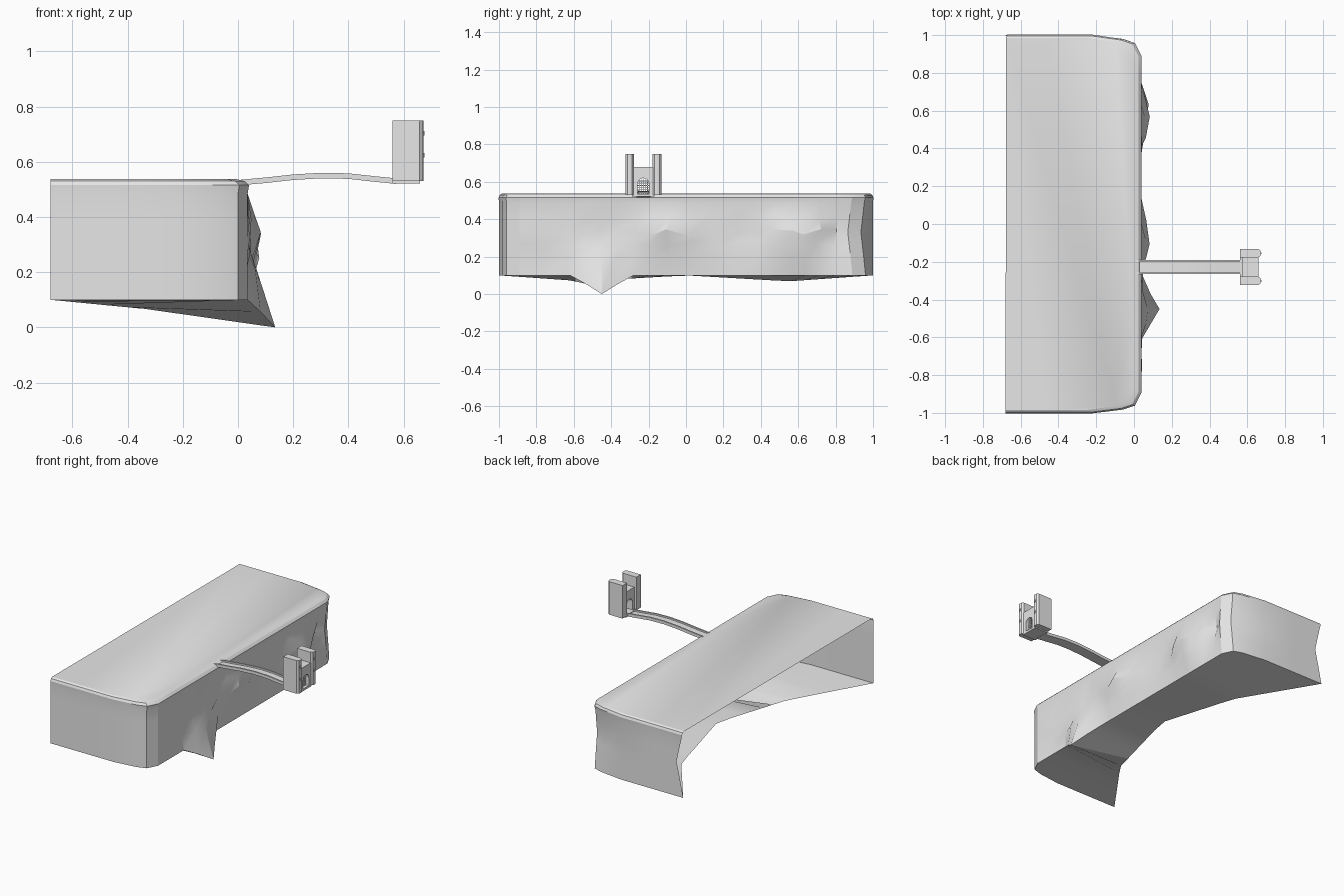
import bpy, bmesh, math, random
from mathutils import Vector

random.seed(4)
if "Cube" in bpy.data.objects:
    bpy.data.objects.remove(bpy.data.objects["Cube"])

stone = bpy.data.materials.new("pale_stone")
stone.use_nodes = True
stone.diffuse_color = (0.8, 0.8, 0.8, 1)
stone.node_tree.nodes["Principled BSDF"].inputs["Base Color"].default_value = (0.8, 0.8, 0.8, 1)


def finish(name, bm, angle=None, recalc=True):
    bmesh.ops.remove_doubles(bm, verts=bm.verts, dist=0.0005)
    if recalc:
        bmesh.ops.recalc_face_normals(bm, faces=bm.faces)
    mesh = bpy.data.meshes.new(name)
    bm.to_mesh(mesh)
    bm.free()
    mesh.materials.append(stone)
    ob = bpy.data.objects.new(name, mesh)
    bpy.context.collection.objects.link(ob)
    if angle:
        bpy.ops.object.select_all(action='DESELECT')
        ob.select_set(True)
        bpy.context.view_layer.objects.active = ob
        bpy.ops.object.shade_smooth_by_angle(angle=math.radians(angle))
    return ob


def loft(bm, rows):
    """Skin a list of equally long point rows."""
    grid = [[bm.verts.new(p) for p in row] for row in rows]
    for a, b in zip(grid, grid[1:]):
        for i in range(len(a) - 1):
            bm.faces.new((a[i], a[i + 1], b[i + 1], b[i]))
    return grid


def prism(name, points, direction):
    """Extrude a flat outline along a direction."""
    bm = bmesh.new()
    face = bm.faces.new([bm.verts.new(p) for p in points])
    new = bmesh.ops.extrude_face_region(bm, geom=[face], use_keep_orig=True)["geom"]
    verts = [g for g in new if isinstance(g, bmesh.types.BMVert)]
    bmesh.ops.translate(bm, verts=verts, vec=Vector(direction))
    return finish(name, bm)


def box(name, x0, x1, y0, y1, z0, z1):
    return prism(name, [(x0, y0, z0), (x1, y0, z0), (x1, y1, z0), (x0, y1, z0)], (0, 0, z1 - z0))


def lerp_table(table, t):
    for a, b in zip(table, table[1:]):
        if t <= b[0]:
            f = (t - a[0]) / (b[0] - a[0])
            return [p + (q - p) * f for p, q in zip(a[1:], b[1:])]
    return list(table[-1][1:])


def tent(d, w):
    return max(0, 1 - abs(d) / w)


# Cliff outline: one end wall, rounded corner, front, then mirrored
BACK = -0.68
corner = [(BACK, -1), (-0.45, -1), (-0.22, -1), (-0.06, -0.98), (0, -0.96), (0.035, -0.89)]
front = [-0.75, -0.62, -0.54, -0.45, -0.37, -0.28, -0.19, -0.1, 0.02, 0.14,
         0.26, 0.38, 0.46, 0.56, 0.64, 0.71, 0.8]
outline = corner + [(0.035, y) for y in front] + [(x, -y) for x, y in reversed(corner)]

# Rock bulges: y, z, half width, half height, depth
bulges = [(-0.45, 0.0, 0.17, 0.36, 0.1), (-0.1, 0.33, 0.24, 0.16, 0.05),
          (0.56, 0.33, 0.18, 0.2, 0.045), (0.64, 0.25, 0.1, 0.15, 0.02),
          (-0.45, 0.33, 0.1, 0.12, -0.015), (0.8, 0.33, 0.1, 0.12, -0.03)]
# Height levels with the inset that rounds the top lip
levels = [(0.1, 0), (0.2, 0), (0.27, 0), (0.33, 0), (0.41, 0), (0.485, 0),
          (0.515, -0.005), (0.53, 0.01), (0.537, 0.04)]


def cliff_row(level):
    z, inset = level
    row = []
    middle = tent(z - 0.33, 0.22)
    for x, y in outline:
        px, py, pz = x, y, z
        if x > 0.02:
            if z < 0.48:
                zz = 0 if z == 0.1 and abs(y + 0.45) < 0.15 else z
                px += sum(d * tent(y - b, w) * tent(zz - c, h) for b, c, w, h, d in bulges)
            if z == 0.1:
                pz -= 0.1 * tent(y + 0.45, 0.16)
            elif z < 0.45 and abs(y) < 0.85:
                px += random.uniform(-0.01, 0.008)
                py += random.uniform(-0.015, 0.015)
                pz += random.uniform(-0.02, 0.02)
        if y > 0.85:
            if x > -0.1:
                py -= 0.025 * middle
            if x == BACK:
                px += 0.05 * middle
        px = BACK + (px - BACK) * (1 - inset / 0.7)
        row.append((px, py * (1 - inset * 0.4), pz))
    return row


rows = [cliff_row(level) for level in levels]
bm = bmesh.new()
grid = loft(bm, rows)
bm.faces.new(grid[-1])
finish("cliff", bm, 22)

# Underside sweeping from the foot of the cliff to a curved, open rear edge
rear = [(-1, BACK, 0.1), (-0.55, -0.35, 0.068), (0, -0.23, 0.1), (0.55, -0.35, 0.068), (1, BACK, 0.1)]
edge = []
for x, y, z in rows[0]:
    ex, ez = lerp_table(rear, y)
    edge.append((ex, y, ez))
bm = bmesh.new()
loft(bm, [edge, rows[0]])
bmesh.ops.dissolve_degenerate(bm, dist=0.0005, edges=bm.edges)
finish("cliff_underside", bm, 22)

# Bridge: a trough section swept along a gentle arch
MID = -0.228
arch = [(0.01, 0.535), (0.1, 0.543), (0.2, 0.554), (0.3, 0.56), (0.4, 0.558), (0.5, 0.547), (0.57, 0.54)]
section = [(-0.037, -0.02), (-0.037, 0), (-0.027, 0), (-0.027, -0.01),
           (0.027, -0.01), (0.027, 0), (0.037, 0), (0.037, -0.02), (-0.037, -0.02)]
bm = bmesh.new()
loops = loft(bm, [[(x, MID + u, z + v) for u, v in section] for x, z in arch])
for loop in (loops[0], loops[-1]):
    bm.faces.new(loop[:-1])
finish("bridge", bm, 20)

# Gatehouse floor
box("gate_floor", 0.56, 0.66, MID - 0.06, MID + 0.06, 0.522, 0.536)

# Twin towers with rounded outer ends, and small window plates
for side, label in ((-1, "right"), (1, "left")):
    yc = MID + side * 0.073
    base = [(0.56, yc - 0.023, 0.53), (0.658, yc - 0.023, 0.53), (0.67, yc - 0.013, 0.53),
            (0.672, yc, 0.53), (0.67, yc + 0.013, 0.53), (0.658, yc + 0.023, 0.53), (0.56, yc + 0.023, 0.53)]
    prism("tower_" + label, base, (0, 0, 0.22))
    for i, z in enumerate((0.615, 0.695)):
        box(f"window_{label}_{i}", 0.67, 0.675, yc - 0.005, yc + 0.005, z, z + 0.016)

# Gate wall with an arched passage
wall = [(-0.052, 0.53), (-0.03, 0.53)]
wall += [(-0.03 * math.cos(math.pi * i / 8), 0.59 + 0.03 * math.sin(math.pi * i / 8)) for i in range(9)]
wall += [(0.03, 0.53), (0.052, 0.53), (0.052, 0.68), (-0.052, 0.68)]
prism("gate_wall", [(0.575, MID + u, z) for u, z in wall], (0.085, 0, 0))

# Portcullis bars
for i in range(-2, 3):
    y = MID + i * 0.011
    box(f"portcullis_upright_{i + 3}", 0.636, 0.64, y - 0.0015, y + 0.0015, 0.53, 0.617 - abs(i) * 0.004)
for i in range(6):
    z = 0.543 + i * 0.012
    box(f"portcullis_crossbar_{i + 1}", 0.636, 0.64, MID - 0.03, MID + 0.03, z, z + 0.003)
